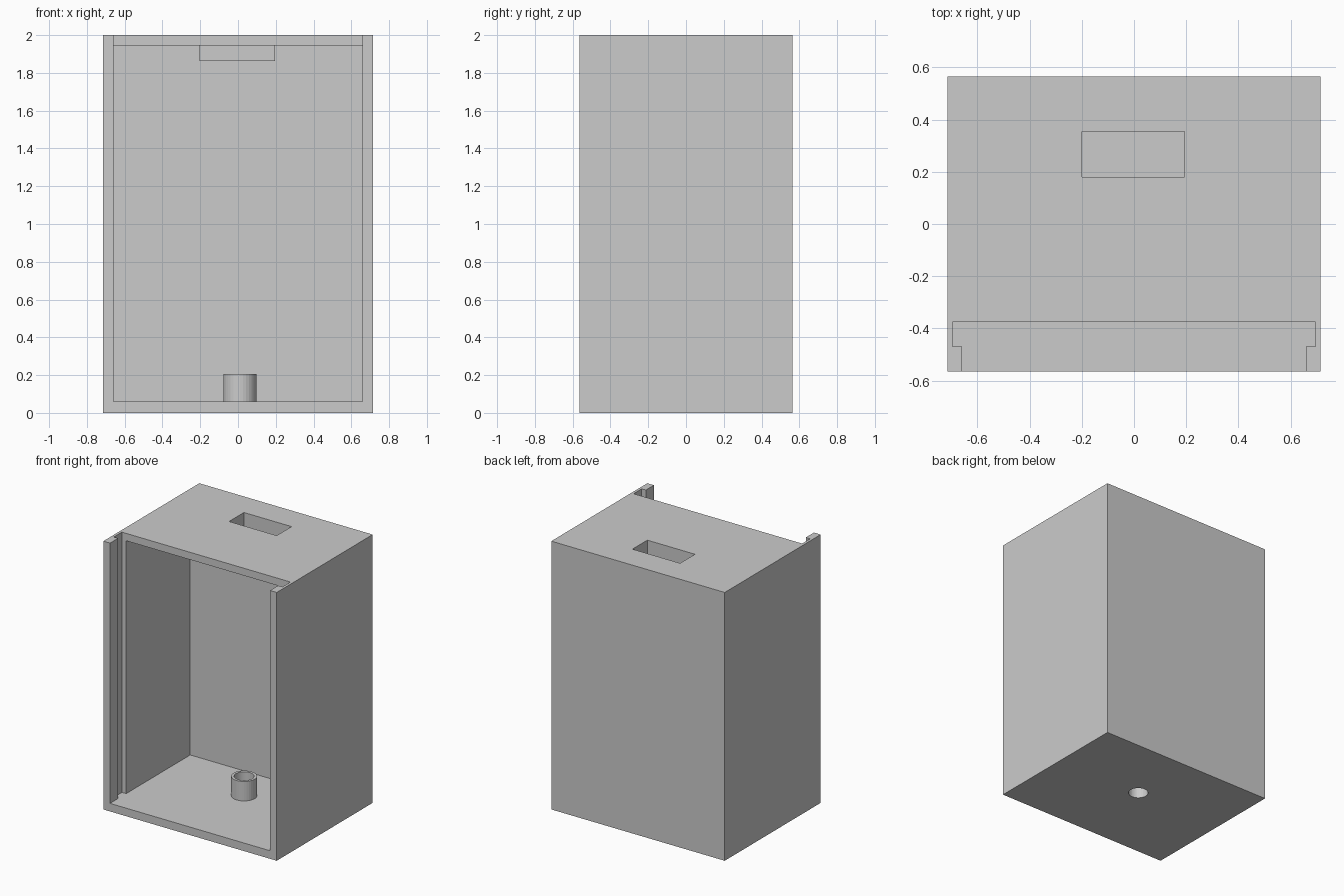
import bpy

if "Cube" in bpy.data.objects:
    bpy.data.objects.remove(bpy.data.objects["Cube"])

SIDES = 32


def box(name, x0, x1, y0, y1, z0, z1):
    bpy.ops.mesh.primitive_cube_add(
        size=1, location=((x0 + x1) / 2, (y0 + y1) / 2, (z0 + z1) / 2))
    ob = bpy.context.object
    ob.name = name
    ob.scale = (x1 - x0, y1 - y0, z1 - z0)
    bpy.ops.object.transform_apply(location=True, rotation=False, scale=True)
    return ob


def cylinder(name, r, x, y, z0, z1):
    bpy.ops.mesh.primitive_cylinder_add(
        vertices=SIDES, radius=r, depth=z1 - z0, location=(x, y, (z0 + z1) / 2))
    ob = bpy.context.object
    ob.name = name
    bpy.ops.object.transform_apply(location=True, rotation=False, scale=True)
    return ob


def combine(target, other, operation):
    """Boolean the other object into the target and discard it."""
    other.hide_render = True
    mod = target.modifiers.new(operation.title(), 'BOOLEAN')
    mod.operation = operation
    mod.solver = 'EXACT'
    mod.object = other
    bpy.context.view_layer.objects.active = target
    bpy.ops.object.modifier_apply(modifier=mod.name)
    bpy.data.objects.remove(other, do_unlink=True)


# Outer case
case = box("case", -0.715, 0.715, -0.565, 0.565, 0, 2)

# Main cavity, front opening and the groove for a sliding panel
combine(case, box("cavity", -0.66, 0.66, -0.5, 0.38, 0.06, 1.945), 'DIFFERENCE')
combine(case, box("opening", -0.66, 0.66, -0.7, -0.375, 0.06, 2.1), 'DIFFERENCE')
combine(case, box("groove", -0.695, 0.695, -0.47, -0.375, 0.06, 2.1), 'DIFFERENCE')

# Recessed pocket in the top, hanging below the ceiling as a thin tray
T = 0.004
combine(case, box("tray", -0.2 - T, 0.193 + T, 0.18 - T, 0.355 + T, 1.863, 1.97), 'UNION')
combine(case, box("recess", -0.2, 0.193, 0.18, 0.355, 1.863 + T, 2.1), 'DIFFERENCE')

# Tube on the floor, drilled right through the base
combine(case, cylinder("tube", 0.0875, 0.01, 0.058, 0.03, 0.205), 'UNION')
combine(case, cylinder("drill", 0.068, 0.01, 0.058, -0.1, 0.3), 'DIFFERENCE')
